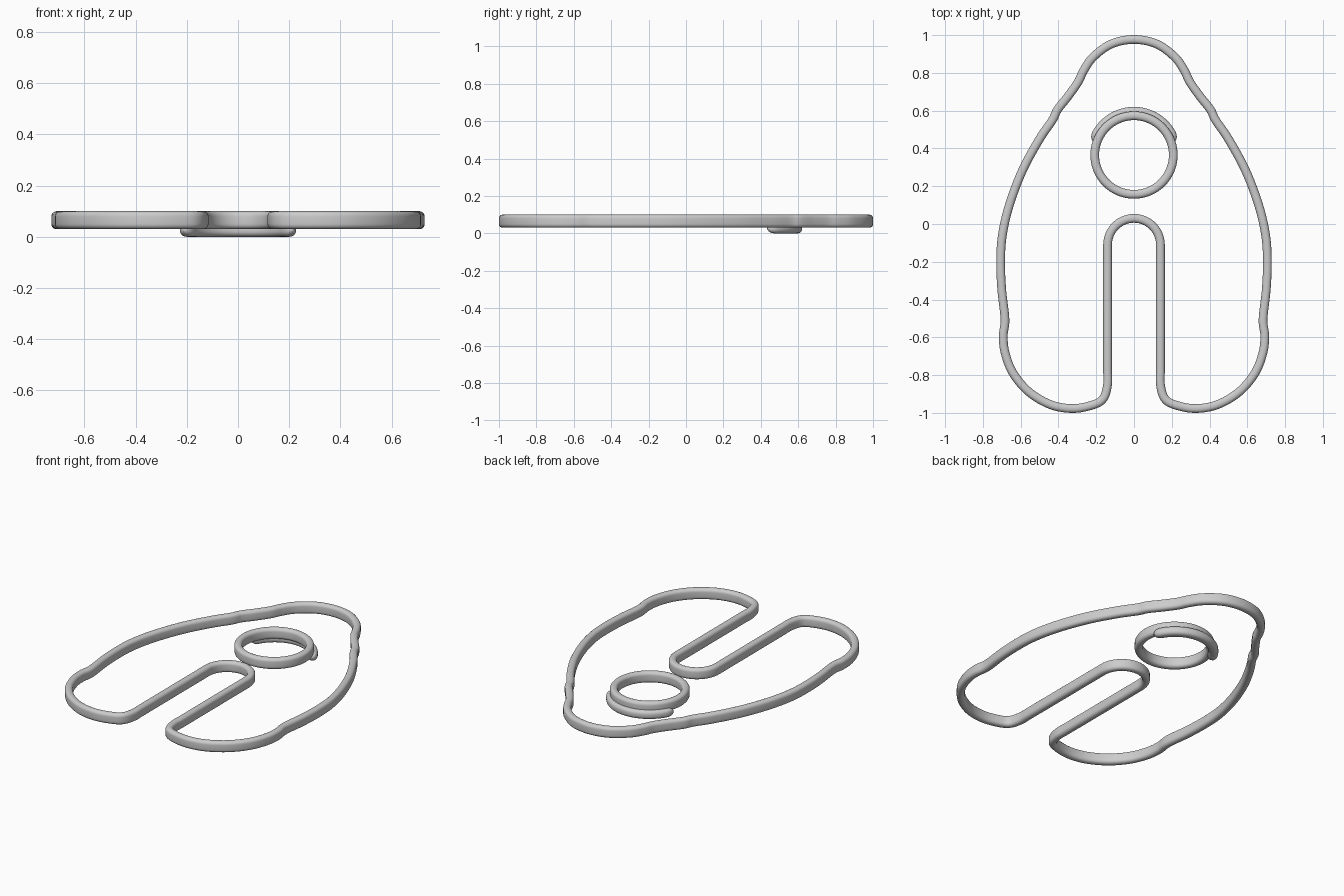
import bpy, bmesh, math
from mathutils import Vector

cube = bpy.data.objects.get("Cube")
if cube:
    bpy.data.objects.remove(cube)

grey = bpy.data.materials.new("plain_grey")
grey.use_nodes = True
grey.diffuse_color = (0.6, 0.6, 0.6, 1)
grey.node_tree.nodes["Principled BSDF"].inputs["Base Color"].default_value = (0.6, 0.6, 0.6, 1)


def rounded_profile(width, height, radius, steps=5):
    """Rounded rectangle as (sideways, up) offsets around its centre."""
    pts = []
    for k, (sx, sz) in enumerate([(1, 1), (-1, 1), (-1, -1), (1, -1)]):
        for i in range(steps + 1):
            a = math.pi / 2 * (k + i / steps)
            pts.append((sx * (width / 2 - radius) + radius * math.cos(a),
                        sz * (height / 2 - radius) + radius * math.sin(a)))
    return pts


def sweep(name, path, z, profile, closed=True, scales=None):
    """Sweep an upright profile along a flat path."""
    bm = bmesh.new()
    n = len(path)
    rings = []
    for i, p in enumerate(path):
        before = path[i - 1] if closed or i > 0 else p
        after = path[(i + 1) % n] if closed or i < n - 1 else p
        t = (after - before).normalized()
        side = Vector((t.y, -t.x))
        s = scales[i] if scales else 1
        rings.append([bm.verts.new((p.x + side.x * u * s, p.y + side.y * u * s, z + v * s))
                      for u, v in profile])
    m = len(profile)
    for i in range(n if closed else n - 1):
        a, b = rings[i], rings[(i + 1) % n]
        for j in range(m):
            k = (j + 1) % m
            bm.faces.new((a[j], a[k], b[k], b[j]))
    if not closed:
        bm.faces.new(rings[0])
        bm.faces.new(rings[-1])
    bmesh.ops.recalc_face_normals(bm, faces=bm.faces)
    mesh = bpy.data.meshes.new(name)
    bm.to_mesh(mesh)
    bm.free()
    mesh.materials.append(grey)
    obj = bpy.data.objects.new(name, mesh)
    bpy.context.collection.objects.link(obj)
    bpy.ops.object.select_all(action='DESELECT')
    obj.select_set(True)
    bpy.context.view_layer.objects.active = obj
    bpy.ops.object.shade_smooth_by_angle(angle=math.radians(40))
    return obj


def arc(cy, r, start, end, steps):
    return [Vector((r * math.cos(a), cy + r * math.sin(a)))
            for a in (math.radians(start + (end - start) * i / steps) for i in range(steps + 1))]


def smooth(points, first, last, steps=6):
    """Catmull-Rom curve through the points."""
    p = [Vector(q) for q in [first, *points, last]]
    out = []
    for a, b, c, d in zip(p, p[1:], p[2:], p[3:]):
        for i in range(steps):
            t = i / steps
            out.append(0.5 * (2 * b + (c - a) * t + (2 * a - 5 * b + 4 * c - d) * t ** 2
                              + (3 * b - a - 3 * c + d) * t ** 3))
    return out + [p[-2]]


# Outer outline: one half, then the slot's round end, mirrored
half = [(0, .977), (.12, .953), (.215, .885), (.265, .815), (.297, .75), (.35, .675),
        (.405, .605), (.432, .55), (.5, .45), (.59, .285), (.66, .1), (.697, -.06),
        (.706, -.2), (.7, -.35), (.683, -.505), (.692, -.59), (.683, -.68), (.64, -.79),
        (.555, -.89), (.44, -.957), (.32, -.977), (.21, -.955), (.16, -.92), (.14, -.85),
        (.14, -.78)]
right = smooth(half, (-.12, .953), (.14, -.7)) + arc(-.11, .14, 0, 90, 12)
left = [Vector((-p.x, p.y)) for p in reversed(right[1:-1])]
band = rounded_profile(.046, .07, .02)
sweep("outer_outline", right + left, .065, band)

# Inner ring
sweep("inner_ring", arc(.365, .208, 0, 360, 72)[:-1], .065, band)

# Lower arc under the ring, with domed ends
steps = 60
path = arc(.37, .222, 17, 163, steps)
dome = 5
scales = [math.sqrt(max(0.04, 1 - (1 - min(i, steps - i, dome) / dome) ** 2))
          for i in range(steps + 1)]
sweep("lower_arc", path, .0275, rounded_profile(.056, .055, .022), False, scales)
